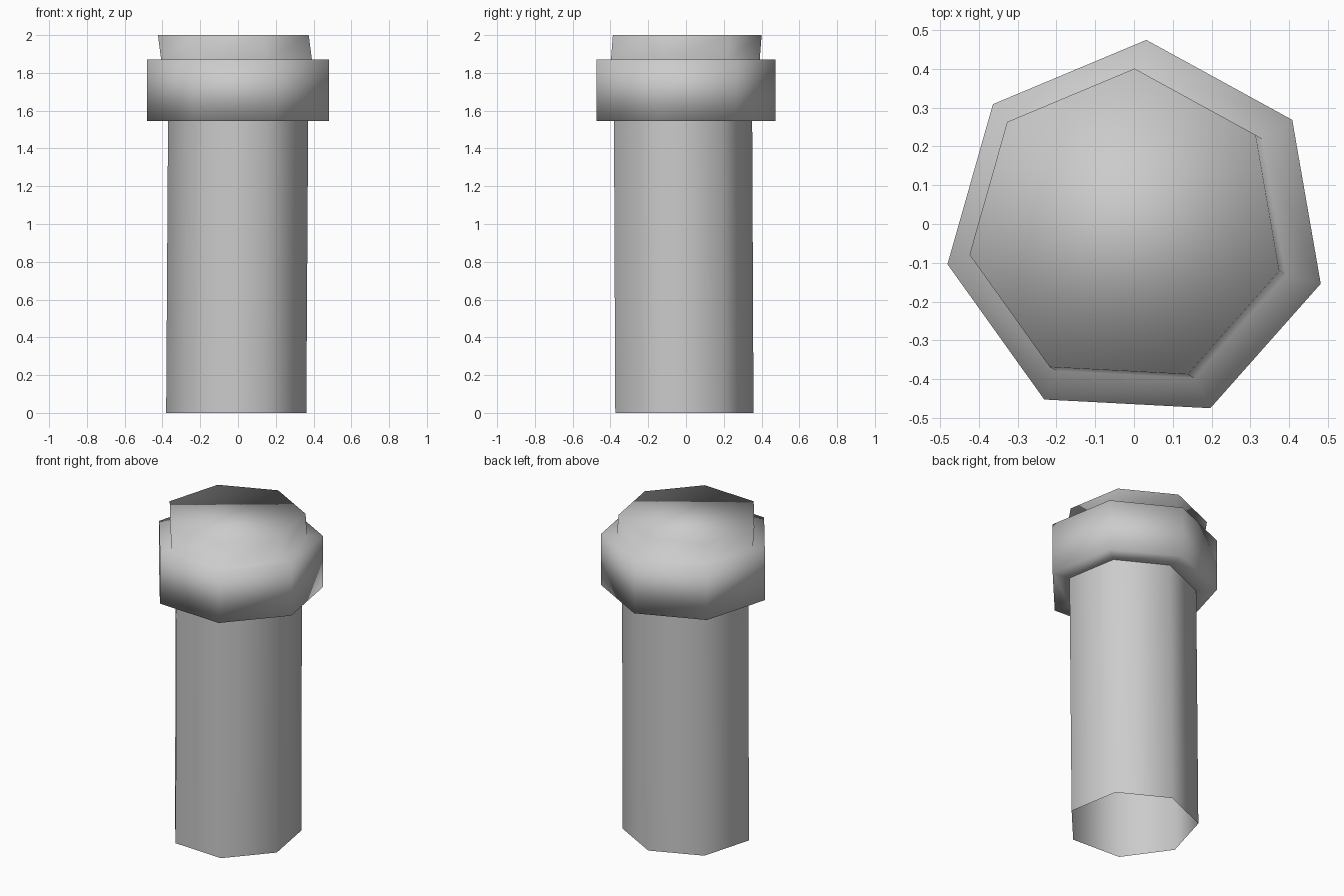
import bpy
import bmesh
from math import cos, sin, pi, radians

SIDES = 7
START = radians(87)

default = bpy.data.objects.get("Cube")
if default:
    bpy.data.objects.remove(default)

# Single plain grey
grey = bpy.data.materials.new("light_grey")
grey.use_nodes = True
colour = (0.6, 0.6, 0.6, 1)
grey.diffuse_color = colour
grey.node_tree.nodes["Principled BSDF"].inputs["Base Color"].default_value = colour


def loft(name, rings, cap_top=False):
    """Bridge seven-sided rings given as (radius, x, y, z)."""
    bm = bmesh.new()
    loops = []
    for radius, x, y, z in rings:
        angles = [START + 2 * pi * i / SIDES for i in range(SIDES)]
        loops.append([bm.verts.new((x + radius * cos(a), y + radius * sin(a), z))
                      for a in angles])
    for low, high in zip(loops, loops[1:]):
        for i in range(SIDES):
            j = (i + 1) % SIDES
            bm.faces.new((low[i], low[j], high[j], high[i]))
    if cap_top:
        bm.faces.new(loops[-1])
    for face in bm.faces:
        face.smooth = True
    mesh = bpy.data.meshes.new(name)
    bm.to_mesh(mesh)
    bm.free()
    mesh.materials.append(grey)
    obj = bpy.data.objects.new(name, mesh)
    bpy.context.collection.objects.link(obj)
    return obj


# Slightly leaning hollow shaft, open at the bottom
loft("shaft", [(0.381, -0.005, -0.023, 0), (0.381, 0.005, -0.03, 1.545)])

# Collar with its underside and ledge, then the short tilted neck and flat lid
loft("collar_and_neck", [
    (0.381, 0.005, -0.03, 1.545),
    (0.494, 0.006, -0.019, 1.545),
    (0.494, 0.006, -0.019, 1.87),
    (0.41, -0.003, -0.019, 1.87),
    (0.41, -0.02, -0.009, 2),
], cap_top=True)
